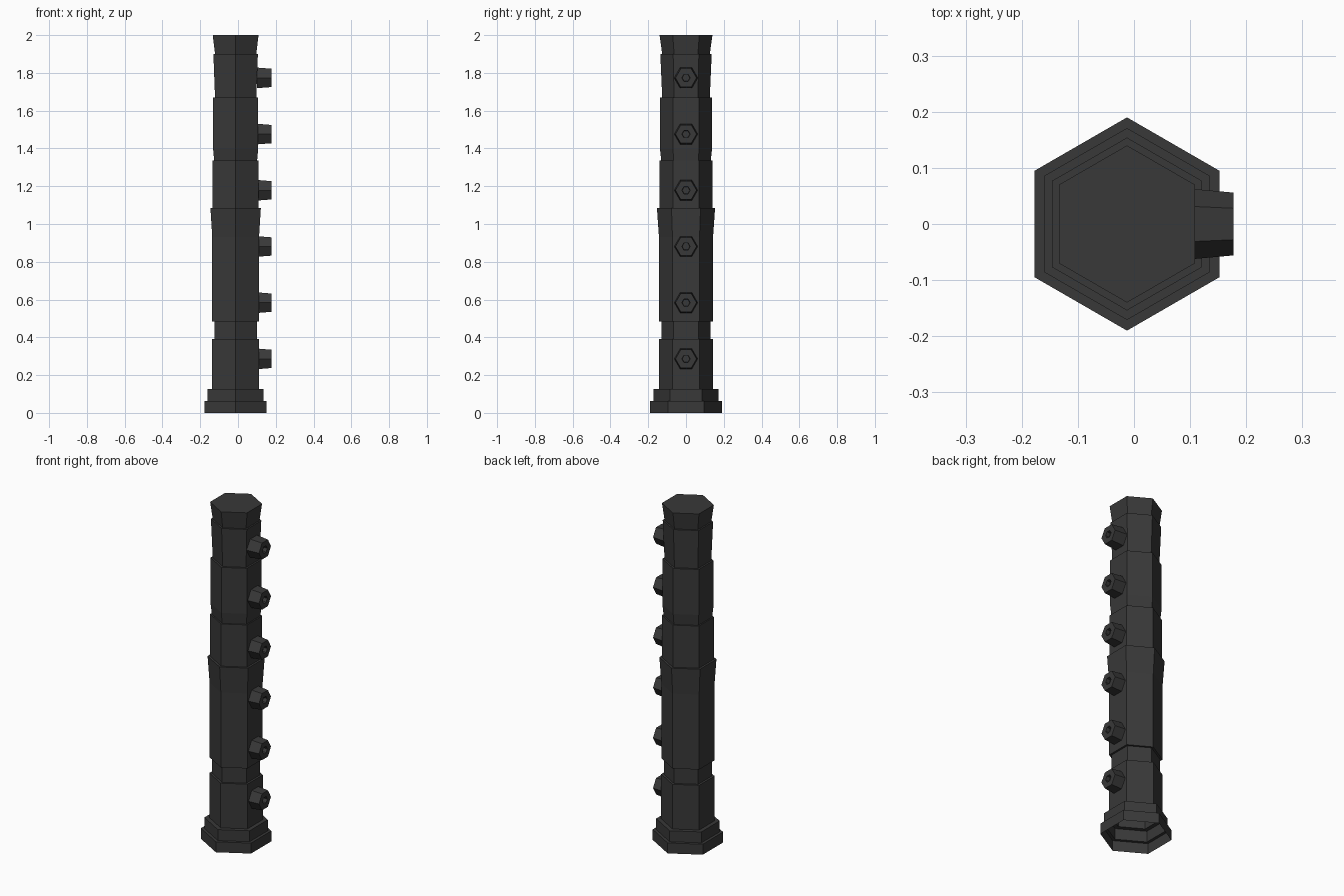
import bpy, bmesh, math
from mathutils import Vector

cube = bpy.data.objects.get("Cube")
if cube:
    bpy.data.objects.remove(cube, do_unlink=True)

SIDES = 6
CENTRE_X = -0.0125

# Single dark grey material
charcoal = bpy.data.materials.new("charcoal_grey")
charcoal.use_nodes = True
colour = (0.04, 0.04, 0.04, 1)
charcoal.diffuse_color = colour
charcoal.node_tree.nodes["Principled BSDF"].inputs["Base Color"].default_value = colour


def hex_loft(name, profile, origin, axis, spoke):
    """Loft hexagonal rings of (radius, distance) along an axis; cap the last ring."""
    axis, spoke = Vector(axis), Vector(spoke)
    side = axis.cross(spoke)
    bm = bmesh.new()
    rings = []
    for radius, along in profile:
        ring = []
        for i in range(SIDES):
            a = math.tau * i / SIDES
            ring.append(bm.verts.new(axis * along
                        + radius * (math.cos(a) * spoke + math.sin(a) * side)))
        rings.append(ring)
    for low, high in zip(rings, rings[1:]):
        for i in range(SIDES):
            j = (i + 1) % SIDES
            bm.faces.new((low[i], low[j], high[j], high[i]))
    bm.faces.new(rings[-1])
    mesh = bpy.data.meshes.new(name)
    bm.to_mesh(mesh)
    bm.free()
    mesh.materials.append(charcoal)
    obj = bpy.data.objects.new(name, mesh)
    obj.location = origin
    bpy.context.collection.objects.link(obj)
    return obj


# Hollow-bottomed column: stepped foot, neck, flared collars and top
column = [
    (0.190, 0), (0.190, 0.062), (0.171, 0.062), (0.171, 0.127),
    (0.144, 0.127), (0.144, 0.392), (0.130, 0.392), (0.130, 0.485),
    (0.143, 0.485), (0.143, 0.93), (0.154, 1.085),
    (0.140, 1.085), (0.140, 1.335), (0.131, 1.335), (0.138, 1.40),
    (0.138, 1.67), (0.126, 1.67), (0.136, 1.90),
    (0.126, 1.90), (0.140, 2.0),
]
hex_loft("column", column, (CENTRE_X, 0, 0), (0, 0, 1), (0, 1, 0))

# Row of tapered hexagonal pegs with socketed ends
peg = [(0.063, 0), (0.056, 0.077), (0.022, 0.077), (0.020, 0.055)]
for k in range(6):
    hex_loft(f"peg_{k + 1}", peg, (0.1, 0, 0.286 + 0.2975 * k), (1, 0, 0), (0, 1, 0))
